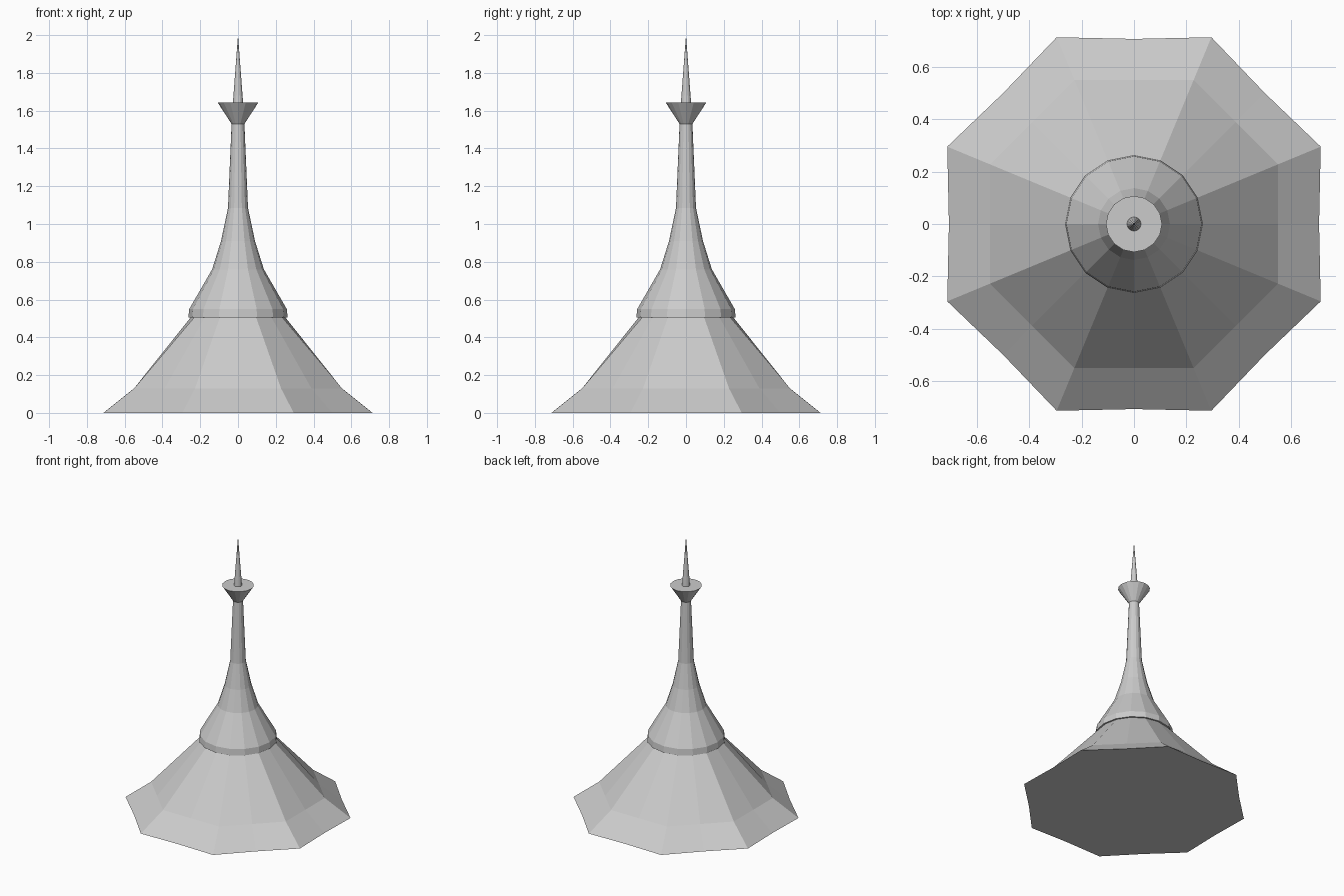
import bpy, bmesh
from math import cos, sin, pi

if "Cube" in bpy.data.objects:
    bpy.data.objects.remove(bpy.data.objects["Cube"])


def loft(name, rings, sides=16):
    """Stack rings of (z, radius at even spokes, radius at odd spokes); zero radius makes a tip."""
    bm = bmesh.new()
    prev = first = None
    for z, even, odd in rings:
        if even == 0:
            ring = [bm.verts.new((0, 0, z))] * sides
        else:
            ring = []
            for i in range(sides):
                a = 2 * pi * i / sides
                r = odd if i % 2 else even
                ring.append(bm.verts.new((r * cos(a), r * sin(a), z)))
        if prev:
            for i in range(sides):
                j = (i + 1) % sides
                if even == 0:
                    bm.faces.new((prev[i], prev[j], ring[0]))
                else:
                    bm.faces.new((prev[i], prev[j], ring[j], ring[i]))
        else:
            first = ring
        prev = ring
    bm.faces.new(first[::-1])
    if rings[-1][1] > 0:
        bm.faces.new(prev)
    bmesh.ops.recalc_face_normals(bm, faces=bm.faces)
    mesh = bpy.data.meshes.new(name)
    bm.to_mesh(mesh)
    bm.free()
    obj = bpy.data.objects.new(name, mesh)
    bpy.context.collection.objects.link(obj)
    return obj


def turned(name, profile, sides=16):
    return loft(name, [(z, r, r) for z, r in profile], sides)


# Flared eight-cornered skirt blending into a round top
loft("roof_skirt", [(0, 0.706, 0.771), (0.13, 0.55, 0.595), (0.51, 0.247, 0.247)])

# Collar and curved neck
turned("roof_neck", [(0.505, 0.263), (0.55, 0.258), (0.76, 0.137),
                     (0.91, 0.09), (1.085, 0.053), (1.53, 0.034)])

# Flared cup at the top of the neck
turned("finial_cup", [(1.53, 0.034), (1.642, 0.107)])

# Pointed spike
turned("finial_spike", [(1.642, 0.027), (2.0, 0)])
